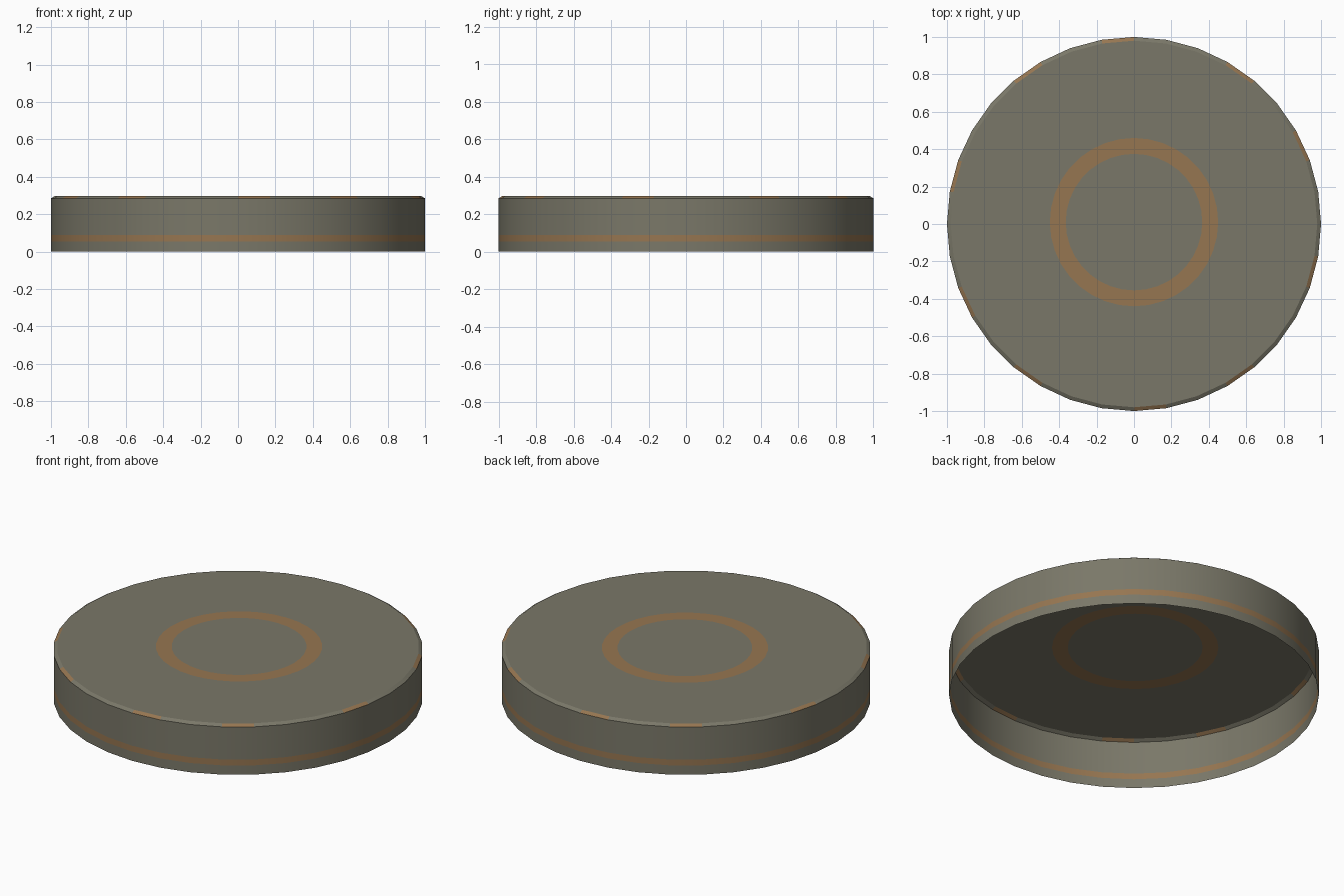
import bpy, bmesh, math

if "Cube" in bpy.data.objects:
    bpy.data.objects.remove(bpy.data.objects["Cube"])

SIDES = 36


def material(name, rgb):
    m = bpy.data.materials.new(name)
    m.diffuse_color = (*rgb, 1)
    m.use_nodes = True
    m.node_tree.nodes["Principled BSDF"].inputs["Base Color"].default_value = m.diffuse_color
    return m


olive = material("olive grey", (0.195, 0.187, 0.140))
tan = material("copper tan", (0.305, 0.180, 0.082))


def is_dash(i):
    """Ten tan dashes spaced evenly round the chamfer."""
    mid = (i + 0.5) * 360 / SIDES
    off = (mid - 94 + 18) % 36 - 18
    return -5 <= off < 5


def lathe(name, rings, colour, cap=False):
    """Stack rings of (radius, z, y offset) into an open shell."""
    bm = bmesh.new()
    loops = []
    for r, z, dy in rings:
        loops.append([bm.verts.new((r * math.cos(2 * math.pi * i / SIDES),
                                    r * math.sin(2 * math.pi * i / SIDES) + dy, z))
                      for i in range(SIDES)])
    for b, (lo, hi) in enumerate(zip(loops, loops[1:])):
        for i in range(SIDES):
            j = (i + 1) % SIDES
            f = bm.faces.new((lo[i], lo[j], hi[j], hi[i]))
            f.material_index = colour(b, i)
    if cap:
        bm.faces.new(loops[-1])
    me = bpy.data.meshes.new(name)
    bm.to_mesh(me)
    bm.free()
    ob = bpy.data.objects.new(name, me)
    bpy.context.collection.objects.link(ob)
    me.materials.append(olive)
    me.materials.append(tan)
    bpy.ops.object.select_all(action='DESELECT')
    ob.select_set(True)
    bpy.context.view_layer.objects.active = ob
    bpy.ops.object.shade_smooth_by_angle(angle=math.radians(25))
    return ob


# Side wall, open below, with a tan stripe near the rim
lathe("side_wall", [(1, 0, 0), (1, 0.055, 0), (1, 0.09, 0), (1, 0.285, 0)],
      lambda b, i: int(b == 1))

# Chamfered edge with tan dashes
lathe("chamfer", [(1, 0.285, 0), (0.98, 0.297, 0)],
      lambda b, i: int(is_dash(i)))

# Flat top with an inlaid tan ring
lathe("top_plate", [(0.98, 0.297, 0), (0.45, 0.297, 0.01), (0.365, 0.297, 0.01)],
      lambda b, i: int(b == 1), cap=True)
